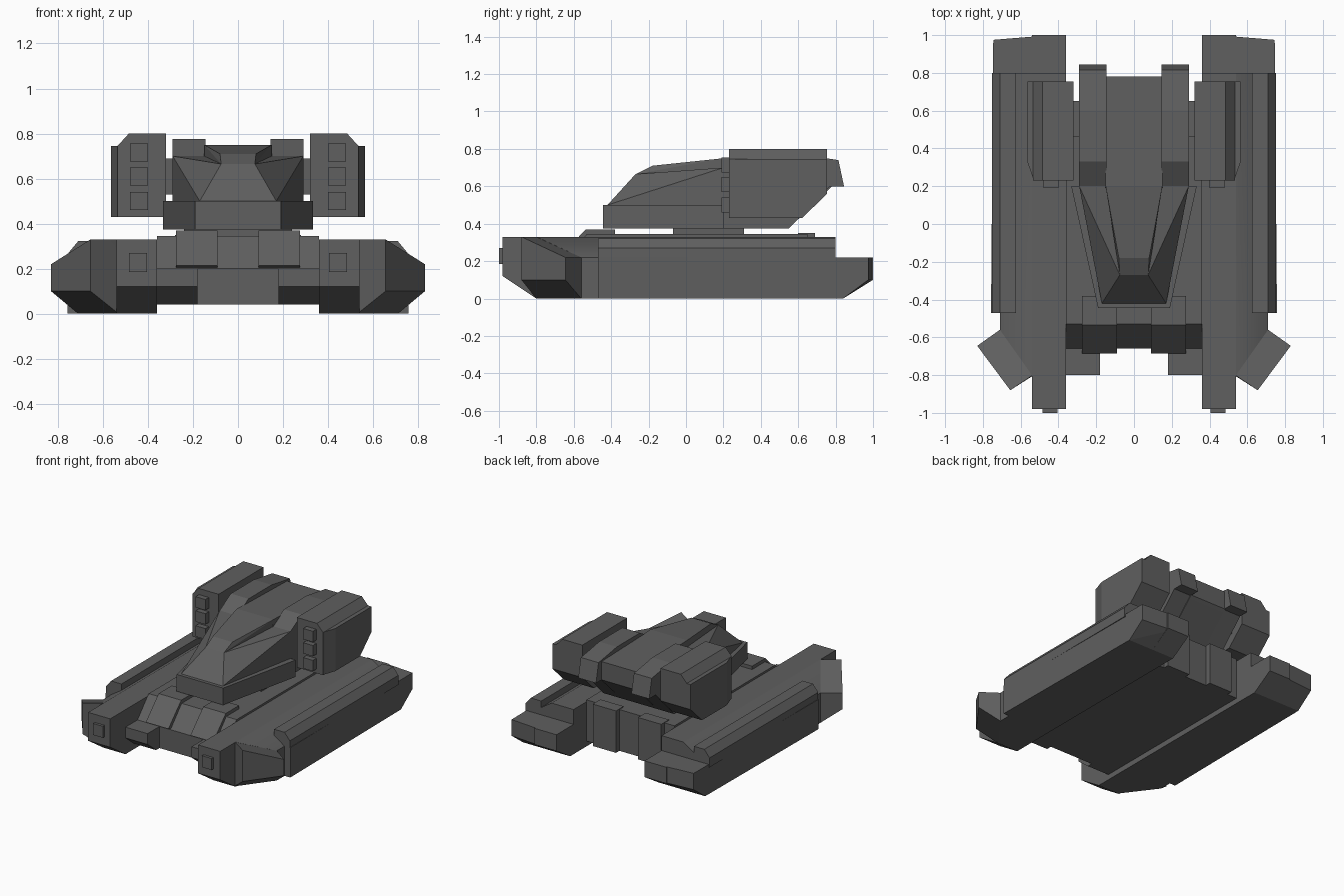
import bpy, bmesh, math
from mathutils import Vector

if "Cube" in bpy.data.objects:
    bpy.data.objects.remove(bpy.data.objects["Cube"], do_unlink=True)

mat = bpy.data.materials.new("dark grey armour")
mat.use_nodes = True
GREY = (0.115, 0.115, 0.115, 1)
mat.diffuse_color = GREY
mat.node_tree.nodes["Principled BSDF"].inputs["Base Color"].default_value = GREY


def finish(name, bm, mirror, smooth):
    bmesh.ops.recalc_face_normals(bm, faces=bm.faces[:])
    me = bpy.data.meshes.new(name)
    bm.to_mesh(me)
    bm.free()
    me.materials.append(mat)
    ob = bpy.data.objects.new(name, me)
    bpy.context.collection.objects.link(ob)
    if mirror:
        ob.modifiers.new("Mirror", 'MIRROR').use_mirror_merge = False
    if smooth:
        bpy.ops.object.select_all(action='DESELECT')
        ob.select_set(True)
        bpy.context.view_layer.objects.active = ob
        bpy.ops.object.shade_smooth_by_angle(angle=math.radians(smooth))
    return ob


def hull(name, pts, mirror=False, smooth=0):
    """Convex solid around a few corner points."""
    bm = bmesh.new()
    for p in pts:
        bm.verts.new(p)
    bmesh.ops.convex_hull(bm, input=bm.verts[:])
    bmesh.ops.dissolve_limit(bm, angle_limit=0.01, verts=bm.verts[:], edges=bm.edges[:])
    return finish(name, bm, mirror, smooth)


def prism(name, profile, a, b, axis='x', mirror=False):
    """Profile in (y, z) swept along x, or in (x, z) swept along y."""
    def place(p, t):
        return (t, p[0], p[1]) if axis == 'x' else (p[0], t, p[1])
    bm = bmesh.new()
    lo = [bm.verts.new(place(p, a)) for p in profile]
    hi = [bm.verts.new(place(p, b)) for p in profile]
    bm.faces.new(lo)
    bm.faces.new(hi[::-1])
    for i in range(len(lo)):
        j = (i + 1) % len(lo)
        bm.faces.new((lo[i], hi[i], hi[j], lo[j]))
    return finish(name, bm, mirror, 0)


def box(name, x, y, z, mirror=False):
    rect = [(y[0], z[0]), (y[1], z[0]), (y[1], z[1]), (y[0], z[1])]
    return prism(name, rect, x[0], x[1], 'x', mirror)


def both(pts):
    return [(s * x, y, z) for x, y, z in pts for s in (-1, 1)]


# Track pods
prism("track_beam", [(-0.98, 0.12), (-0.8, 0), (0.84, 0), (1.0, 0.1), (1.0, 0.22),
                     (0.8, 0.22), (0.8, 0.33), (-0.98, 0.33)], 0.36, 0.54, mirror=True)
hull("track_sloped_deck", [(0.53, -0.8, 0), (0.71, -0.56, 0), (0.54, -0.8, 0.33),
                           (0.53, -0.8, 0.33), (0.71, -0.56, 0.22), (0.53, 0.8, 0.33),
                           (0.54, 0.8, 0.33), (0.71, 0.8, 0.22), (0.53, 0.8, 0),
                           (0.71, 0.8, 0)], True, 35)
hull("track_outer", [(x, y, z) for x, ys in ((0.5, 0.995), (0.745, 0.975))
                     for y, z in ((-0.47, 0), (-0.47, 0.22), (0.84, 0), (ys, 0.1), (ys, 0.22))]
     + [(0.757, -0.47, 0), (0.757, -0.47, 0.22)], True)
prism("track_rib", [(0.625, 0.2), (0.625, 0.322), (0.71, 0.322), (0.753, 0.27), (0.753, 0.2)],
      -0.47, 0.8, 'y', True)
hull("track_front_flare", [(0.53, -0.8, 0), (0.71, -0.56, 0), (0.655, -0.88, 0.1),
                           (0.83, -0.645, 0.1), (0.655, -0.88, 0.33), (0.83, -0.645, 0.22),
                           (0.535, -0.8, 0.33), (0.71, -0.56, 0.22)], True, 35)
box("headlight", (0.405, 0.485), (-1.0, -0.97), (0.185, 0.27), True)

# Hull between the tracks
prism("hull", [(-0.66, 0.04), (0.65, 0.04), (0.65, 0.345), (-0.53, 0.345), (-0.66, 0.2)],
      -0.36, 0.36)
prism("hull_front_box", [(-0.8, 0.12), (-0.7, 0.04), (-0.6, 0.04), (-0.6, 0.2), (-0.8, 0.2)],
      0.18, 0.37, mirror=True)
prism("glacis_slab", [(-0.38, 0.3), (-0.38, 0.37), (-0.535, 0.37), (-0.685, 0.215),
                      (-0.64, 0.2)], 0.09, 0.275, mirror=True)
box("hull_rear_slab", (0.09, 0.28), (0.6, 0.69), (0.04, 0.35), True)
box("turret_ring", (-0.24, 0.24), (-0.07, 0.31), (0.33, 0.39))

# Turret front
hull("turret_skirt", both([(x, y, z) for z in (0.375, 0.5)
                           for x, y in ((0.19, -0.445), (0.332, 0.2))]))
hull("turret_nose", both([(0.17, -0.42, 0.5), (0.29, 0.2, 0.5), (0.29, 0.2, 0.70),
                          (0.075, -0.27, 0.665)]), smooth=25)
hull("turret_roof_ridge", both([(0.075, -0.27, 0.665), (0.08, -0.18, 0.71),
                                (0.15, 0.2, 0.75), (0.15, 0.2, 0.69)]))

# Turret rear
prism("turret_rear_core", [(0.19, 0.375), (0.55, 0.375), (0.76, 0.58), (0.78, 0.6),
                           (0.78, 0.735), (0.2, 0.75), (0.19, 0.7)], -0.15, 0.15)
prism("turret_rear_side", [(0.2, 0.375), (0.55, 0.375), (0.77, 0.6), (0.845, 0.6),
                           (0.815, 0.74), (0.72, 0.755), (0.6, 0.775), (0.33, 0.775),
                           (0.2, 0.70)], 0.145, 0.29, mirror=True)
box("launcher_mount", (0.28, 0.34), (0.46, 0.65), (0.53, 0.69), True)

# Launcher pods
side = [(0.62, 0.43), (0.755, 0.56), (0.755, 0.745)]
hull("launcher_pod", [(x, y, z) for x in (0.32, 0.535)
                      for y, z in side + [(0.23, 0.43), (0.23, 0.745)]]
     + [(x, y, 0.8) for x in (0.32, 0.485) for y in (0.23, 0.755)], True)
hull("launcher_side_plate", [(x, y, z) for x, yf in ((0.53, 0.23), (0.565, 0.33))
                             for y, z in side + [(yf, 0.43), (yf, 0.745)]], True)
for i, z in enumerate((0.50, 0.61, 0.715)):
    box(f"launcher_tube_{i + 1}", (0.40, 0.48), (0.19, 0.25), (z - 0.04, z + 0.04), True)
